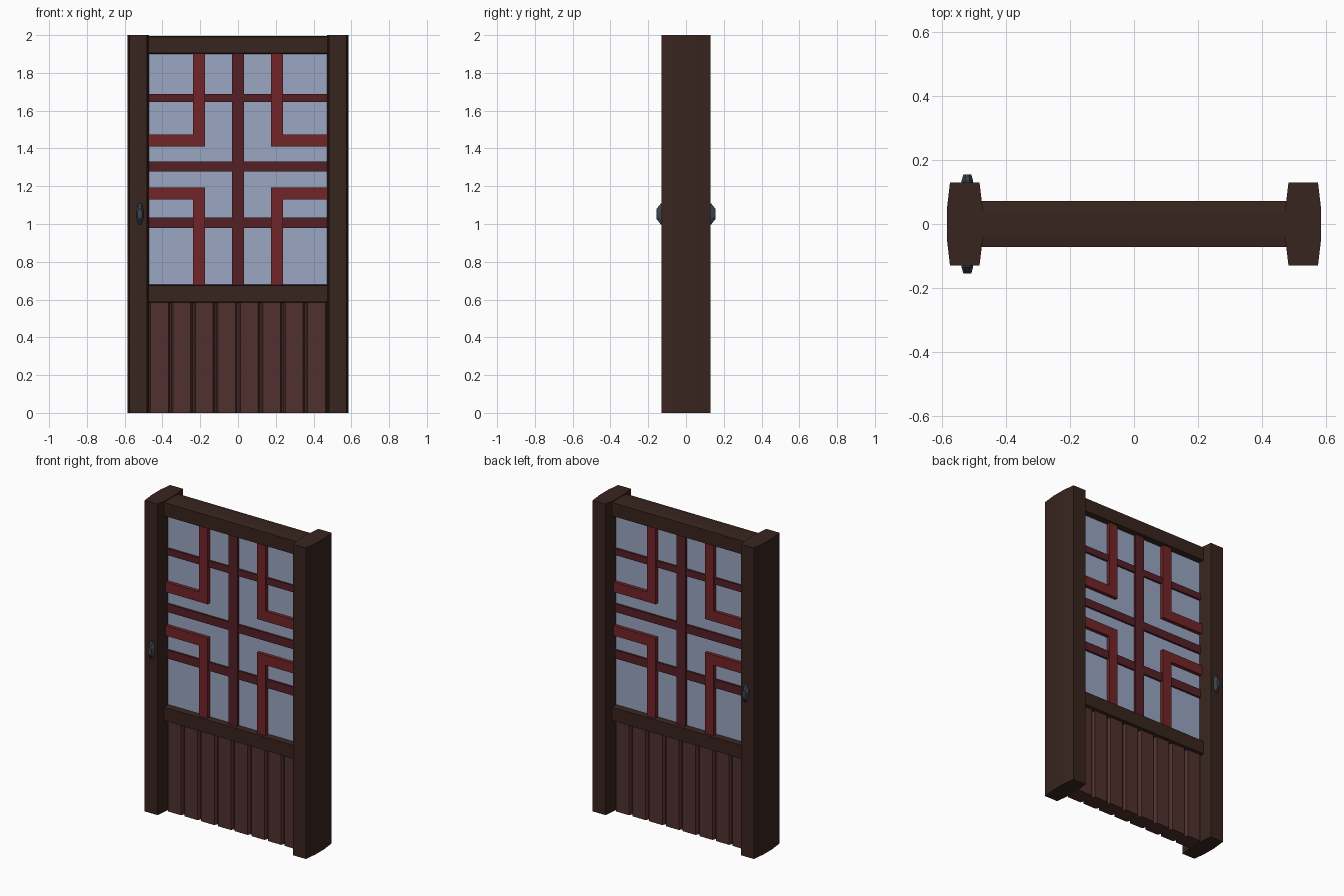
import bpy, bmesh, math
from mathutils import Vector

if "Cube" in bpy.data.objects:
    bpy.data.objects.remove(bpy.data.objects["Cube"])


def material(name, color):
    m = bpy.data.materials.new(name)
    m.diffuse_color = color
    m.use_nodes = True
    m.node_tree.nodes["Principled BSDF"].inputs["Base Color"].default_value = m.diffuse_color
    return m


DARK = material("dark_wood", (0.04, 0.018, 0.013, 1))
PLANK = material("plank_wood", (0.08, 0.03, 0.027, 1))
BAR = material("bar_red", (0.09, 0.014, 0.019, 1))
BRACKET = material("bracket_red", (0.17, 0.018, 0.021, 1))
GLASS = material("pane_blue", (0.32, 0.38, 0.54, 0.6))
METAL = material("handle_metal", (0.045, 0.058, 0.08, 1))


def prism(name, points, direction, mat):
    """Extrude a closed planar outline along a direction."""
    bm = bmesh.new()
    face = bm.faces.new([bm.verts.new(p) for p in points])
    res = bmesh.ops.extrude_face_region(bm, geom=[face])
    verts = [v for v in res["geom"] if isinstance(v, bmesh.types.BMVert)]
    bmesh.ops.translate(bm, vec=Vector(direction), verts=verts)
    bmesh.ops.recalc_face_normals(bm, faces=bm.faces)
    return finish(name, bm, mat)


def finish(name, bm, mat):
    me = bpy.data.meshes.new(name)
    bm.to_mesh(me)
    bm.free()
    me.materials.append(mat)
    ob = bpy.data.objects.new(name, me)
    bpy.context.collection.objects.link(ob)
    return ob


def box(name, x0, x1, z0, z1, d, mat):
    pts = [(x0, -d, z0), (x1, -d, z0), (x1, -d, z1), (x0, -d, z1)]
    return prism(name, pts, (0, 2 * d, 0), mat)


def octagon(w_mid, w_end, d_mid, d_end):
    """Bulged section: wide in the middle, narrower at front and back."""
    return [(-w_end, -d_end), (w_end, -d_end), (w_mid, -d_mid), (w_mid, d_mid),
            (w_end, d_end), (-w_end, d_end), (-w_mid, d_mid), (-w_mid, -d_mid)]


# Side posts
for side, s in (("left", -1), ("right", 1)):
    pts = [(s * 0.528 + a, b, 0) for a, b in octagon(0.056, 0.046, 0.045, 0.13)]
    prism(side + "_post", pts, (0, 0, 2), DARK)

# Cross rails
for name, z in (("top_rail", 1.948), ("middle_rail", 0.631)):
    pts = [(-0.475, b, z + a) for a, b in octagon(0.048, 0.043, 0.035, 0.072)]
    prism(name, pts, (0.95, 0, 0), DARK)

# Lower plank panel with grooves between eight boards
front = []
pitch = 0.95 / 8
for i in range(8):
    x = -0.475 + i * pitch
    front += [(x + 0.004, -0.034), (x + 0.013, -0.053),
              (x + pitch - 0.013, -0.053), (x + pitch - 0.004, -0.034)]
outline = front + [(x, -y) for x, y in reversed(front)]
prism("plank_panel", [(x, y, 0) for x, y in outline], (0, 0, 0.595), PLANK)

# Window pane
box("window_pane", -0.474, 0.474, 0.67, 1.91, 0.036, GLASS)

# Thin lattice bars
box("centre_bar", -0.032, 0.032, 0.67, 1.91, 0.052, BAR)
for i, (z0, z1) in enumerate([(0.98, 1.035), (1.279, 1.332), (1.645, 1.688)]):
    box(f"cross_bar_{i + 1}", -0.475, 0.475, z0, z1, 0.048, BAR)

# Corner brackets, L-shaped, mirrored left and right
for side, s in (("left", -1), ("right", 1)):
    for level, z_tip, z_in, z_end in (("upper", 1.411, 1.475, 1.91),
                                      ("lower", 1.194, 1.13, 0.67)):
        ell = [(0.475, z_tip), (0.175, z_tip), (0.175, z_end),
               (0.238, z_end), (0.238, z_in), (0.475, z_in)]
        prism(f"{level}_{side}_bracket", [(s * x, -0.059, z) for x, z in ell],
              (0, 0.118, 0), BRACKET)

# Faceted oval handles on both faces of the left post
for side, s in (("front", -1), ("back", 1)):
    bm = bmesh.new()
    rings = []
    for rx, rz, y in ((0.02, 0.062, 0.12), (0.02, 0.06, 0.134), (0.013, 0.03, 0.155)):
        rings.append([bm.verts.new((-0.52 + rx * math.cos(a), s * y, 1.053 + rz * math.sin(a)))
                      for a in (math.tau * (k + 0.5) / 8 for k in range(8))])
    for a, b in zip(rings, rings[1:]):
        for k in range(8):
            n = (k + 1) % 8
            bm.faces.new((a[k], a[n], b[n], b[k]))
    bm.faces.new(rings[0])
    bm.faces.new(rings[-1])
    bmesh.ops.recalc_face_normals(bm, faces=bm.faces)
    finish(side + "_handle", bm, METAL)
